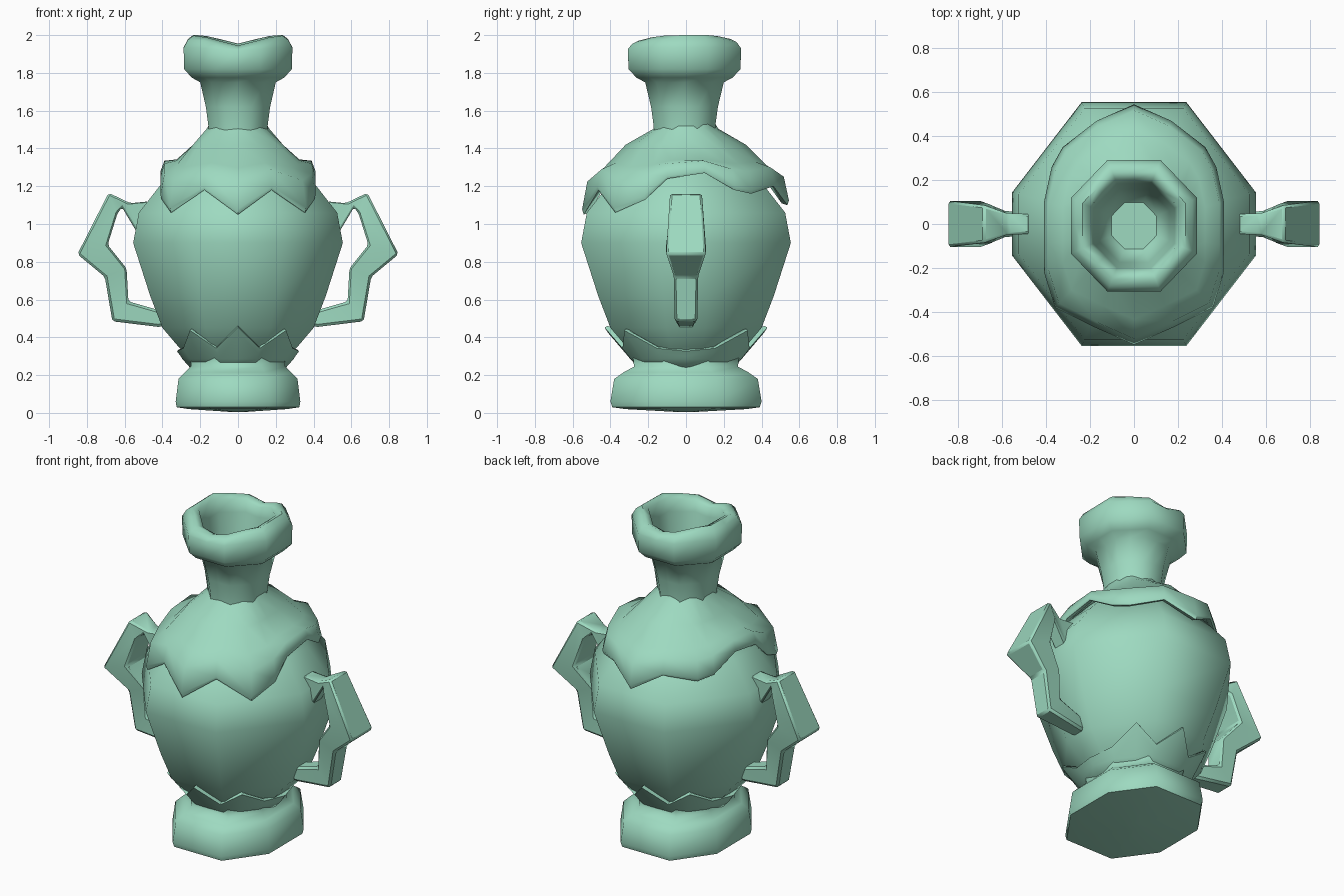
import bpy, bmesh, math

cube = bpy.data.objects.get("Cube")
if cube:
    bpy.data.objects.remove(cube, do_unlink=True)

glaze = bpy.data.materials.new("mint_glaze")
glaze.use_nodes = True
COLOUR = (0.34, 0.70, 0.53, 1)
glaze.diffuse_color = COLOUR
glaze.node_tree.nodes["Principled BSDF"].inputs["Base Color"].default_value = COLOUR


def loft(name, rings, cap_start=True, cap_end=True, angle=60, bevel=0):
    """Skin a list of equal-length point rings; caps are fans to the ring centre."""
    bm = bmesh.new()
    loops = [[bm.verts.new(p) for p in ring] for ring in rings]
    n = len(loops[0])
    for a, b in zip(loops, loops[1:]):
        for i in range(n):
            j = (i + 1) % n
            bm.faces.new((a[i], a[j], b[j], b[i]))
    if cap_start:
        bm.faces.new(loops[0][::-1])
    if cap_end:
        bm.faces.new(loops[-1])
    bmesh.ops.recalc_face_normals(bm, faces=bm.faces)
    mesh = bpy.data.meshes.new(name)
    bm.to_mesh(mesh)
    bm.free()
    obj = bpy.data.objects.new(name, mesh)
    bpy.context.collection.objects.link(obj)
    mesh.materials.append(glaze)
    if bevel:
        mod = obj.modifiers.new("soft_edges", 'BEVEL')
        mod.width = bevel
        mod.segments = 1
        mod.limit_method = 'ANGLE'
    bpy.ops.object.select_all(action='DESELECT')
    obj.select_set(True)
    bpy.context.view_layer.objects.active = obj
    bpy.ops.object.shade_smooth_by_angle(angle=math.radians(angle))
    return obj


def octagon(rx, ry, z, cx=0.43, cy=0.26, oy=0.0):
    """Eight-sided ring; cx and cy set how far the flat sides reach."""
    a, b = rx * cx, ry * cy
    pts = [(rx, -b), (rx, b), (a, ry), (-a, ry), (-rx, b), (-rx, -b), (-a, -ry), (a, -ry)]
    return [(x, y + oy, z) for x, y in pts]


# Rounded belly
BODY = [(.22, .22), (.28, .25), (.35, .315), (.45, .40), (.62, .465), (.90, .555),
        (1.06, .525), (1.22, .40), (1.35, .28), (1.48, .14)]
loft("belly", [octagon(r, r, z) for z, r in BODY])


def body_radius(z, t):
    """Distance from the axis to the belly at height z and angle t from the front."""
    for (z0, r0), (z1, r1) in zip(BODY, BODY[1:]):
        if z0 <= z <= z1:
            r = r0 + (r1 - r0) * (z - z0) / (z1 - z0)
            break
    s, c = abs(math.sin(t)), abs(math.cos(t))
    return r / max(s, c, (.74 * s + .57 * c) / .893)


# Foot
foot = [(.005, .04, .05), (.02, .26, .32), (.03, .325, .39), (.06, .33, .40), (.18, .315, .38),
        (.215, .28, .33), (.245, .25, .275), (.29, .25, .28)]
loft("foot", [octagon(x, y, z, .5, .42) for z, x, y in foot])

# Jagged band above the foot
quarter = [(0, .46), (19, .35), (38, .445), (62, .35)]
half = quarter + [(90, .335)] + [(180 - a, z) for a, z in quarter[::-1]]
band = half + [(360 - a, z) for a, z in half[-2:0:-1]]


def band_ring(drop, offset, bottom=None):
    ring = []
    for a, z in band:
        t = math.radians(a)
        h = bottom if bottom else z - drop
        r = body_radius(max(h, .28), t) + offset
        ring.append((r * math.sin(t), -r * math.cos(t), h))
    return ring


loft("jagged_band", [band_ring(0, 0, .235), band_ring(0, .04, .285), band_ring(.035, .035),
                     band_ring(.008, .03), band_ring(0, .012), band_ring(.01, -.03)])

# Draped collar with a zigzag hem
side = [(0, -.55, 1.05), (.18, -.47, 1.18), (.36, -.38, 1.06), (.41, -.22, 1.13),
        (.41, -.1, 1.24), (.41, .1, 1.27), (.375, .26, 1.18), (.325, .35, 1.16),
        (.17, .47, 1.2), (0, .545, 1.1)]
hem = side + [(-x, y, z) for x, y, z in side[-2:0:-1]]


def collar_ring(scale, lift, height=1.40):
    """Blend from the hem (lift 0) to a level ring (lift 1)."""
    return [(x * scale, y * scale, z + (height - z) * lift) for x, y, z in hem]


def round_ring(r, z):
    return [(r * x / math.hypot(x, y), r * y / math.hypot(x, y), z) for x, y, _ in hem]


loft("collar", [round_ring(.15, 1.54), round_ring(.17, 1.505), collar_ring(.58, 1, 1.42),
                collar_ring(.79, .8, 1.36), collar_ring(.95, .5), collar_ring(1, .08),
                collar_ring(.985, 0), collar_ring(.93, .03), collar_ring(.86, .3)],
     cap_end=False)

# Neck, wavy lip and hollow mouth
spout = [(1.46, .155, 0), (1.52, .157, 0), (1.62, .17, 0), (1.75, .20, 0), (1.775, .245, 0),
         (1.82, .285, 0), (1.93, .288, .3), (1.965, .265, .8), (1.985, .235, 1), (1.97, .20, 1),
         (1.90, .185, .5), (1.72, .16, 0), (1.55, .12, 0), (1.50, .03, 0)]
rings = []
for z, r, wave in spout:
    ring = octagon(r, r * 1.04, z, .42, .42, -.008)
    ring = [p for a, b in zip(ring, ring[1:] + ring[:1])
            for p in (a, tuple((u + v) / 2 for u, v in zip(a, b)))]
    rings.append([(x, y, h + wave * (.05 * min(1, abs(x) / .2) - .035 + .02 * y))
                  for x, y, h in ring])
loft("neck_and_lip", rings)

# Angular handles: outer point, inner point, half width
path = [((.47, 1.12), (.49, .88), .045), ((.57, 1.11), (.615, 1.09), .05),
        ((.685, 1.165), (.64, 1.05), .085), ((.85, .84), (.69, .89), .105),
        ((.705, .72), (.59, .765), .065), ((.665, .485), (.58, .59), .06),
        ((.42, .455), (.44, .55), .045), ((.34, .47), (.36, .53), .03)]
for name, s in (("left_handle", 1), ("right_handle", -1)):
    sections = []
    for (xo, zo), (xi, zi), w in path:
        sections.append([(s * xo, -w, zo), (s * xo, w, zo), (s * xi, w, zi), (s * xi, -w, zi)])
    loft(name, sections, angle=40, bevel=.018)
